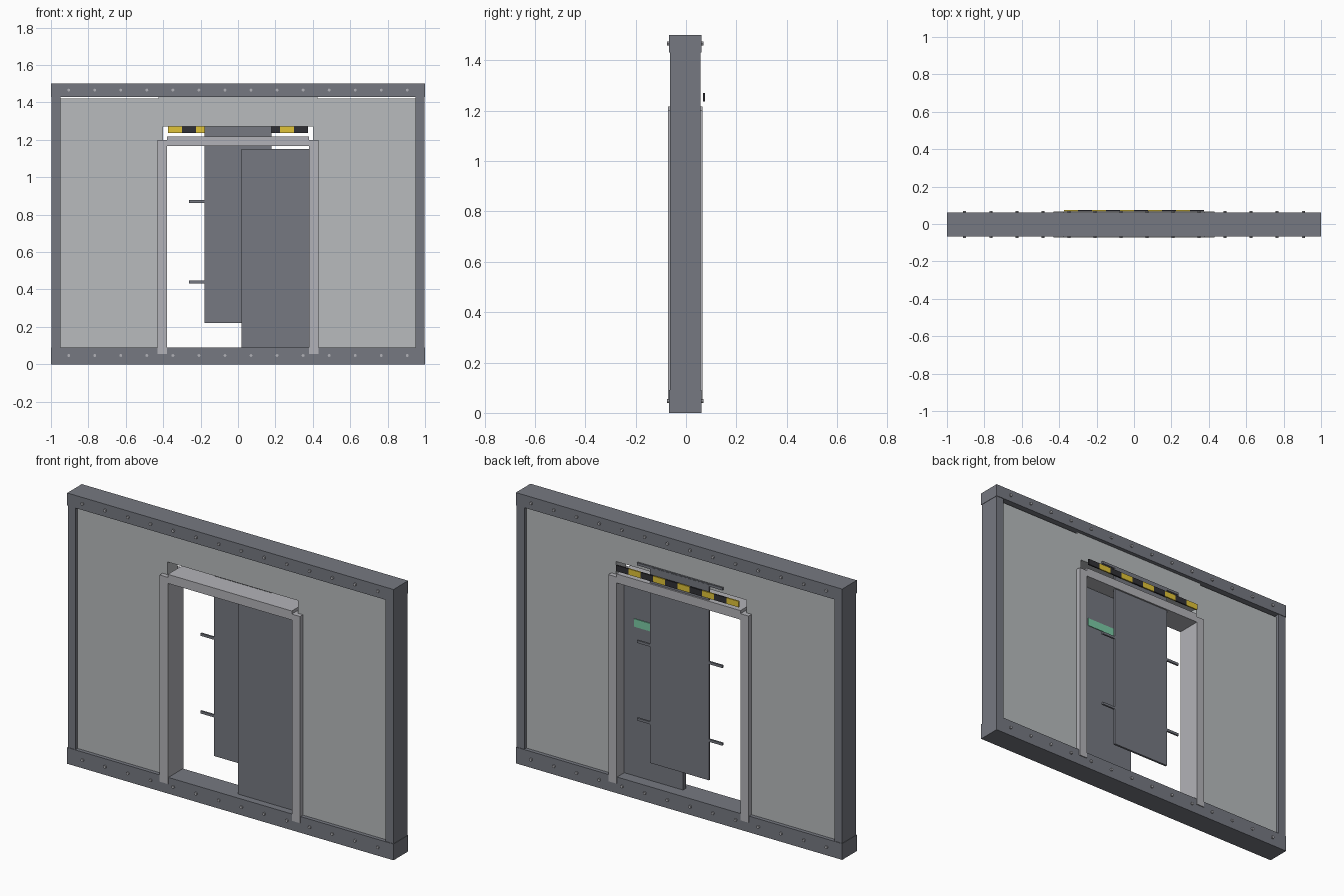
import bpy, bmesh, math
from mathutils import Matrix

if "Cube" in bpy.data.objects:
    bpy.data.objects.remove(bpy.data.objects["Cube"])

YC = -0.003  # wall centre plane


def material(name, rgb):
    m = bpy.data.materials.new(name)
    m.diffuse_color = (*rgb, 1)
    m.use_nodes = True
    m.node_tree.nodes["Principled BSDF"].inputs["Base Color"].default_value = m.diffuse_color
    return m


FRAME = material("frame_grey", (0.18, 0.19, 0.22))
PANEL = material("panel_grey", (0.48, 0.50, 0.51))
TRIM = material("trim_grey", (0.45, 0.45, 0.48))
DARK = material("dark_stripe", (0.03, 0.03, 0.035))
YELLOW = material("yellow_stripe", (0.75, 0.55, 0.04))
GREEN = material("green_sign", (0.2, 0.6, 0.38))


def finish(name, bm, mat):
    me = bpy.data.meshes.new(name)
    bm.to_mesh(me)
    bm.free()
    me.materials.append(mat)
    ob = bpy.data.objects.new(name, me)
    bpy.context.collection.objects.link(ob)
    return ob


def box(name, x, y, z, mat):
    """Box from (min, max) ranges on each axis."""
    bm = bmesh.new()
    bmesh.ops.create_cube(bm, size=1)
    for v in bm.verts:
        for i, r in enumerate((x, y, z)):
            v.co[i] = r[0] if v.co[i] < 0 else r[1]
    return finish(name, bm, mat)


def mid_y(half):
    return (YC - half, YC + half)


# Outer frame
box("bottom_beam", (-1, 1), mid_y(0.064), (0, 0.09), FRAME)
box("top_beam", (-1, 1), mid_y(0.064), (1.43, 1.5), FRAME)

# Mirrored posts, wall panels and door jambs
for side, s in (("left", -1), ("right", 1)):
    def span(a, b):
        return tuple(sorted((s * a, s * b)))
    box(side + "_post", span(0.95, 0.998), mid_y(0.061), (0.09, 1.43), FRAME)
    box(side + "_wall_panel", span(0.40, 0.95), mid_y(0.043), (0.09, 1.42), PANEL)
    box(side + "_jamb", span(0.38, 0.43), mid_y(0.069), (0.055, 1.2), TRIM)

# Wall above the doorway, and the lintel
box("upper_wall_panel", (-0.425, 0.425), mid_y(0.0425), (1.27, 1.43), PANEL)
box("lintel", (-0.38, 0.38), mid_y(0.069), (1.167, 1.217), TRIM)

# Front door leaf with a sign on its back
box("front_door", (0.02, 0.38), (-0.028, -0.002), (0.09, 1.15), FRAME)
box("door_sign", (0.083, 0.317), (-0.002, 0.002), (0.917, 0.961), GREEN)

# Rear raised leaf with three cross bars
box("rear_door", (-0.18, 0.18), (0.045, 0.057), (0.22, 1.303), FRAME)
for i in range(3):
    z = 0.44 + 0.43 * i
    box(f"cross_bar_{i + 1}", (-0.262, 0.262), (0.046, 0.056), (z - 0.007, z + 0.007), FRAME)

# Hazard strip of alternating blocks
for i in range(10):
    x = -0.375 + 0.075 * i
    box(f"hazard_block_{i + 1}", (x, x + 0.075), (0.067, 0.075), (1.237, 1.27),
        DARK if i % 2 else YELLOW)

# Bolts through both beams, front and back
bm = bmesh.new()
for i in range(14):
    for z in (0.047, 1.466):
        for y in (YC - 0.067, YC + 0.067):
            m = Matrix.Translation((-0.905 + i * 1.81 / 13, y, z)) @ Matrix.Rotation(math.pi / 2, 4, 'X')
            bmesh.ops.create_cone(bm, cap_ends=True, segments=8, radius1=0.008,
                                  radius2=0.008, depth=0.01, matrix=m)
finish("beam_bolts", bm, TRIM)
